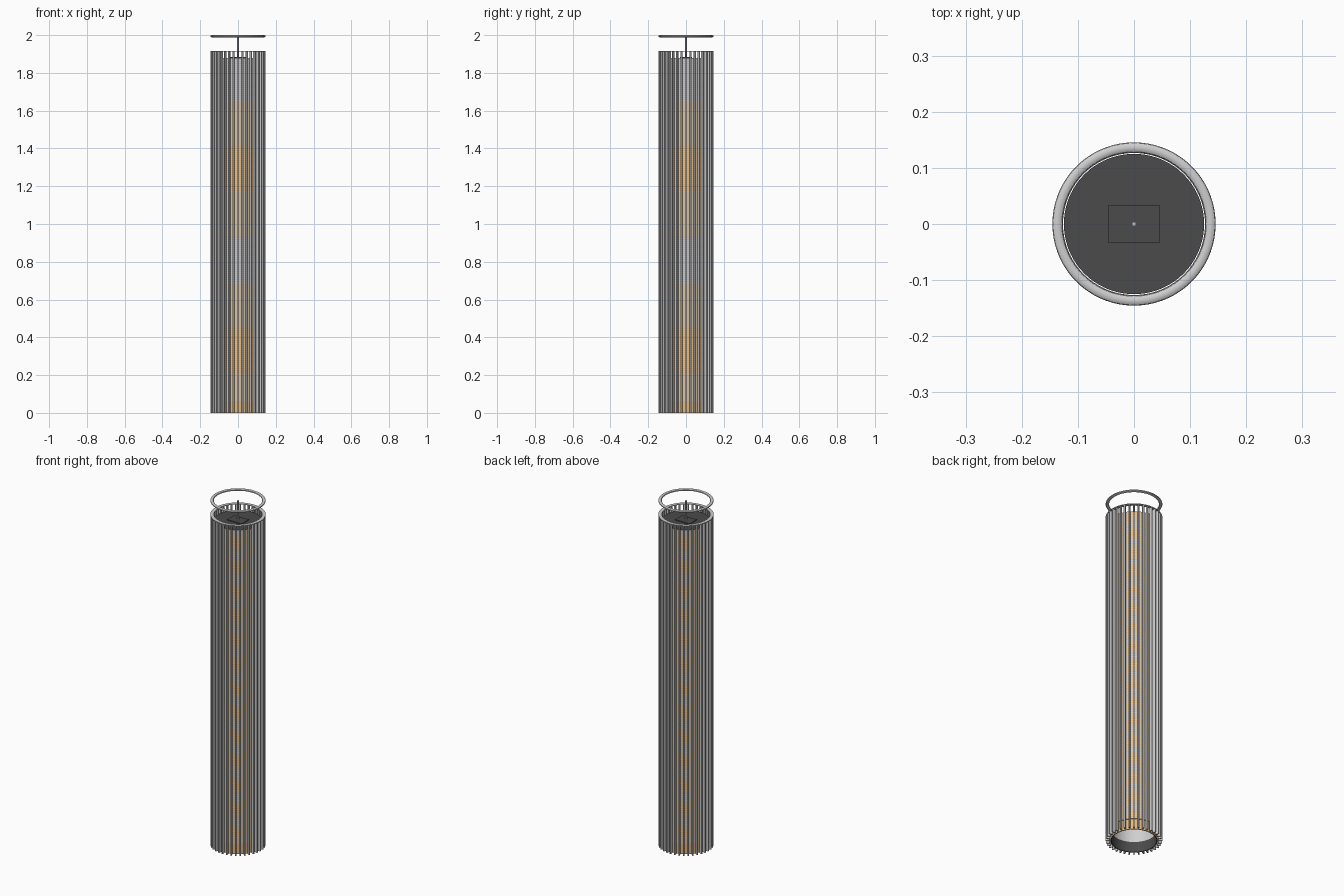
import bpy
import bmesh
from math import cos, sin, tau

cube = bpy.data.objects.get("Cube")
if cube:
    bpy.data.objects.remove(cube)


def material(name, r, g, b):
    m = bpy.data.materials.new(name)
    m.use_nodes = True
    m.diffuse_color = (r, g, b, 1)
    m.node_tree.nodes["Principled BSDF"].inputs["Base Color"].default_value = (r, g, b, 1)
    return m


metal = material("light grey metal", 0.62, 0.62, 0.62)
dark = material("dark grey", 0.07, 0.07, 0.07)
amber = material("warm amber", 0.78, 0.48, 0.21)


def finish(name, bm, mats, smooth=True):
    bmesh.ops.remove_doubles(bm, verts=bm.verts, dist=0.00001)
    bmesh.ops.recalc_face_normals(bm, faces=bm.faces)
    mesh = bpy.data.meshes.new(name)
    bm.to_mesh(mesh)
    bm.free()
    for m in mats:
        mesh.materials.append(m)
    obj = bpy.data.objects.new(name, mesh)
    bpy.context.collection.objects.link(obj)
    if smooth:
        bpy.ops.object.select_all(action="DESELECT")
        obj.select_set(True)
        bpy.context.view_layer.objects.active = obj
        bpy.ops.object.shade_smooth_by_angle()


def lathe(name, profile, mats, pick=lambda i: 0, sides=72, closed=False):
    """Turn (radius, height) points round z; pick(i) gives each band's material."""
    bm = bmesh.new()
    rings = []
    for r, z in profile:
        if r == 0:
            rings.append([bm.verts.new((0, 0, z))] * sides)
        else:
            rings.append([bm.verts.new((r * cos(tau * k / sides), r * sin(tau * k / sides), z))
                          for k in range(sides)])
    if closed:
        rings.append(rings[0])
    for i, (a, b) in enumerate(zip(rings, rings[1:])):
        for k in range(sides):
            n = (k + 1) % sides
            corners = list(dict.fromkeys((a[k], a[n], b[n], b[k])))
            bm.faces.new(corners).material_index = pick(i)
    finish(name, bm, mats)


def add_box(bm, size, centre, angle=0):
    for v in bmesh.ops.create_cube(bm, size=1)["verts"]:
        x, y, z = (v.co[i] * size[i] + centre[i] for i in range(3))
        v.co = (x * cos(angle) - y * sin(angle), x * sin(angle) + y * cos(angle), z)


BASE, TOP, FIN_TOP = 0.06, 1.88, 1.915
INNER, OUTER = 0.1265, 0.1455

# Hollow core: light inside, fine alternating bands outside, dark lid
bands = 2 * 170
step = (TOP - BASE) / bands
lining = [(0, TOP - 0.01), (0.118, TOP - 0.01), (0.118, BASE)]
wall = [(0.125, BASE + i * step) for i in range(bands + 1)]
lid = len(lining) + bands
lathe("banded_core", lining + wall + [(0, TOP)], [metal, amber, dark],
      lambda i: 0 if i < len(lining) else 2 if i == lid else i % 2)

# Open collar below the core, amber outside and dark inside
lathe("bottom_collar", [(0.120, BASE), (0.120, 0), (0.116, 0), (0.116, BASE)],
      [amber, dark], lambda i: min(i, 1), closed=True)

# Radial fins around the core, joined by a thin rim on top
bm = bmesh.new()
FINS = 36
for k in range(FINS):
    add_box(bm, (OUTER - INNER, 0.006, FIN_TOP),
            ((INNER + OUTER) / 2, 0, FIN_TOP / 2), tau * k / FINS)
finish("radial_fins", bm, [metal], smooth=False)
lathe("fin_rim", [(INNER, FIN_TOP - 0.003), (OUTER, FIN_TOP - 0.003),
                  (OUTER, FIN_TOP), (INNER, FIN_TOP)], [metal], closed=True)

# Ring above the fins
lathe("top_ring", [(0.1365 + 0.009 * cos(tau * k / 12), 1.994 + 0.006 * sin(tau * k / 12))
                   for k in range(12)], [metal], closed=True)

# Hanging cord and its mounting plate
lathe("hanging_cord", [(0, TOP), (0.004, TOP), (0.004, 1.995), (0, 1.995)],
      [metal], sides=12)
bm = bmesh.new()
add_box(bm, (0.092, 0.066, 0.004), (0, 0, TOP + 0.002))
finish("mounting_plate", bm, [dark], smooth=False)
